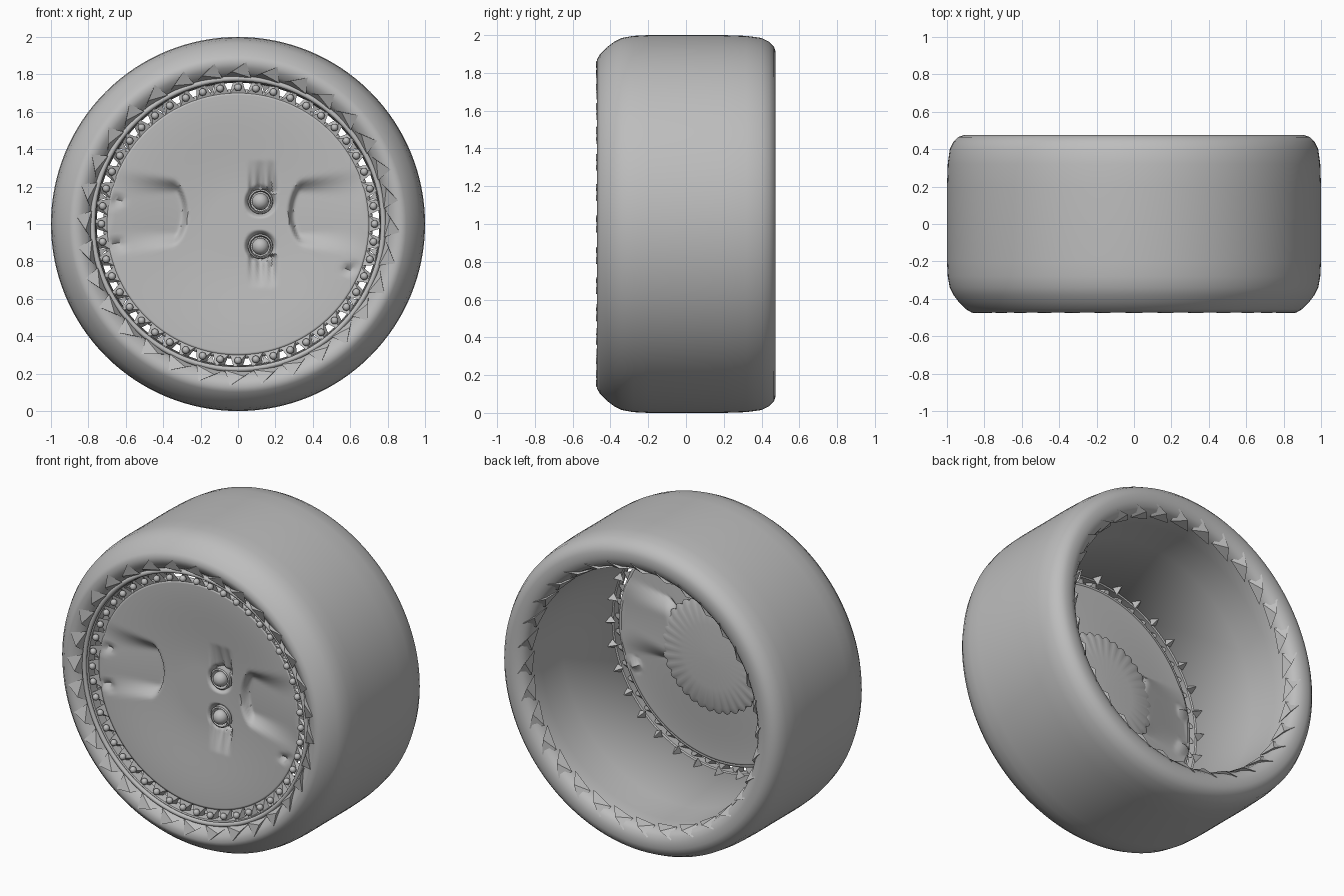
import bpy, bmesh
from math import sin, cos, pi, exp, tau

cube = bpy.data.objects.get("Cube")
if cube:
    bpy.data.objects.remove(cube, do_unlink=True)

grey = bpy.data.materials.new("plain_grey")
grey.use_nodes = True
COLOR = (0.51, 0.51, 0.51, 1)
grey.diffuse_color = COLOR
grey.node_tree.nodes["Principled BSDF"].inputs["Base Color"].default_value = COLOR


def polar(a, r, y):
    """Point around the wheel axle, which runs along y."""
    return (r * sin(a), y, 1 + r * cos(a))


def finish(name, bm, smooth=None, recalc=True):
    if recalc:
        bmesh.ops.recalc_face_normals(bm, faces=bm.faces)
    mesh = bpy.data.meshes.new(name)
    bm.to_mesh(mesh)
    bm.free()
    mesh.materials.append(grey)
    ob = bpy.data.objects.new(name, mesh)
    bpy.context.collection.objects.link(ob)
    if smooth:
        bpy.ops.object.select_all(action="DESELECT")
        ob.select_set(True)
        bpy.context.view_layer.objects.active = ob
        bpy.ops.object.shade_smooth_by_angle(angle=smooth)
    return ob


def lathe(name, profile, segs=128, closed=True, smooth=0.7, flute=0):
    """Spin (radius, y) points round the axle; flute scallops the outer edge."""
    bm = bmesh.new()
    rings = []
    widest = max(r for r, y in profile)
    for r, y in profile:
        ring = []
        for i in range(segs):
            a = tau * i / segs
            wave = flute * (r / widest) ** 6 * abs(sin(18 * a))
            ring.append(bm.verts.new(polar(a, r * (1 + wave), y)))
        rings.append(ring)
    pairs = list(zip(rings, rings[1:]))
    if closed:
        pairs.append((rings[-1], rings[0]))
    else:
        bm.faces.new(rings[0])
        bm.faces.new(rings[-1])
    for p, q in pairs:
        for i in range(segs):
            j = (i + 1) % segs
            bm.faces.new((p[i], p[j], q[j], q[i]))
    return finish(name, bm, smooth)


def hoop(name, radius, y, tube):
    """Thin round ring about the axle."""
    return lathe(name, [(radius + tube * cos(tau * i / 8), y + tube * sin(tau * i / 8))
                        for i in range(8)], smooth=1)


def spikes(name, count, points):
    """Ring of four-cornered shards given as (angle offset, radius, y)."""
    bm = bmesh.new()
    for k in range(count):
        v = [bm.verts.new(polar(tau * k / count + da, r, y)) for da, r, y in points]
        for i in range(4):
            bm.faces.new([v[j] for j in range(4) if j != i])
    return finish(name, bm)


# Tyre: rounded tread, two full shoulders and a tapering hollow barrel
lathe("tyre", [
    (0.785, -0.38), (0.79, -0.415), (0.81, -0.44), (0.835, -0.457), (0.87, -0.472),
    (0.90, -0.455), (0.935, -0.42), (0.965, -0.38), (0.985, -0.34), (0.996, -0.28),
    (1.0, -0.2), (1.0, 0.2), (0.996, 0.32), (0.985, 0.40), (0.965, 0.44),
    (0.94, 0.465), (0.91, 0.475), (0.87, 0.474), (0.835, 0.463), (0.812, 0.44),
    (0.802, 0.40), (0.80, 0.3), (0.795, 0.1), (0.762, -0.35)], smooth=1.2)

# Rim: flange seated in the barrel with a rolled front bead
lathe("rim_flange", [(0.76, -0.41), (0.785, -0.425), (0.80, -0.40),
                     (0.785, -0.33), (0.755, -0.355)])
hoop("rim_bead", 0.777, -0.425, 0.014)
hoop("disc_edge", 0.703, -0.365, 0.017)

# Jagged folds lapping over the front and back edges of the tyre
spikes("front_folds", 32, [(-0.10, 0.79, -0.41), (0.09, 0.785, -0.44),
                           (0.05, 0.866, -0.476), (-0.04, 0.815, -0.474)])
spikes("back_folds", 32, [(-0.10, 0.79, 0.39), (0.09, 0.795, 0.41),
                          (0.07, 0.855, 0.474), (-0.02, 0.805, 0.462)])

# Tabs bridging the gap to the rim, and barbs behind the rim
spikes("rim_tabs", 48, [(-0.065, 0.695, -0.385), (0.065, 0.695, -0.385),
                        (0.025, 0.775, -0.41), (-0.03, 0.77, -0.37)])
spikes("rim_barbs", 32, [(-0.035, 0.765, -0.34), (0.035, 0.765, -0.34),
                         (0, 0.765, -0.285), (0, 0.715, -0.32)])


# Wheel disc: slightly dished face with side pockets, bolt wells and nicks
def step(t):
    t = max(0, min(1, t))
    return t * t * (3 - 2 * t)


def dent(x, z):
    depth = 0
    dish = 0.035 * step(1.3 * (1 - (x * x + z * z) ** 0.5 / 0.7))
    dz = z - 0.06
    out = abs(x) - 0.265 - 2 * dz * dz
    if out > 0:
        half = 0.18 + 0.22 * out
        wall = step((half - abs(dz)) / (0.07 + 0.3 * out))
        depth += 0.06 * step(out / 0.035) * max(0, 1 - out / 0.4) * wall
    for side in (-1, 1):
        dx, dz = x - 0.12, side * z - 0.12
        depth += 0.05 * step((0.09 - (dx * dx + dz * dz) ** 0.5) / 0.04)
        if dz > 0.05:
            width = step((0.085 - abs(dx - 0.015)) / 0.04)
            claw = 0.7 + 0.3 * cos(100 * dx)
            depth += 0.05 * width * claw * max(0, 1 - (dz - 0.05) / 0.17)
    for nx, nz in ((-0.65, 0.12), (-0.64, -0.11), (0.6, -0.24)):
        depth += 0.035 * exp(-((x - nx) / 0.035) ** 2 - ((z - nz) / 0.014) ** 2)
    return dish + min(depth, 0.053)


bm = bmesh.new()
SEGS, RINGS = 160, 64
hub = bm.verts.new(polar(0, 0, -0.39 + dent(0, 0)))
prev = None
for n in range(1, RINGS + 1):
    r = 0.7 * n / RINGS
    ring = []
    for i in range(SEGS):
        x, _, z = polar(tau * i / SEGS, r, 0)
        ring.append(bm.verts.new((x, -0.39 + dent(x, z - 1), z)))
    for i in range(SEGS):
        j = (i + 1) % SEGS
        if prev:
            bm.faces.new((prev[j], prev[i], ring[i], ring[j]))
        else:
            bm.faces.new((hub, ring[i], ring[j]))
    prev = ring
bm.normal_update()
for f in bm.faces:
    if f.normal.y > 0:
        f.normal_flip()
disc = finish("wheel_disc", bm, 0.8, recalc=False)
plate = disc.modifiers.new("thickness", "SOLIDIFY")
plate.thickness = 0.04
plate.offset = -1

# Scalloped hub boss on the back of the disc
lathe("hub_boss", [(0.34, -0.298), (0.345, -0.28), (0.315, -0.265), (0.2, -0.255),
                   (0.02, -0.25)], segs=144, closed=False, smooth=0.6, flute=0.06)


# Round studs round the rim, and two large bolts with collars
def add_balls(bm, spots, radius, u, v):
    for spot in spots:
        made = bmesh.ops.create_uvsphere(bm, u_segments=u, v_segments=v, radius=radius)
        bmesh.ops.translate(bm, verts=made["verts"], vec=spot)


bm = bmesh.new()
add_balls(bm, [polar(tau * k / 48, 0.73, -0.415) for k in range(48)], 0.02, 12, 8)
finish("rim_studs", bm, pi / 3)

bolts = [(0.12, -0.345, 1 + s * 0.12) for s in (-1, 1)]
bm = bmesh.new()
add_balls(bm, bolts, 0.045, 24, 16)
finish("bolt_heads", bm, pi / 3)
for label, spot in zip(("lower", "upper"), bolts):
    collar = lathe(label + "_bolt_collar", [(0.052, -0.335), (0.058, -0.355),
                                            (0.066, -0.35), (0.068, -0.30),
                                            (0.052, -0.30)], segs=32)
    collar.location = (spot[0], 0, spot[2] - 1)
